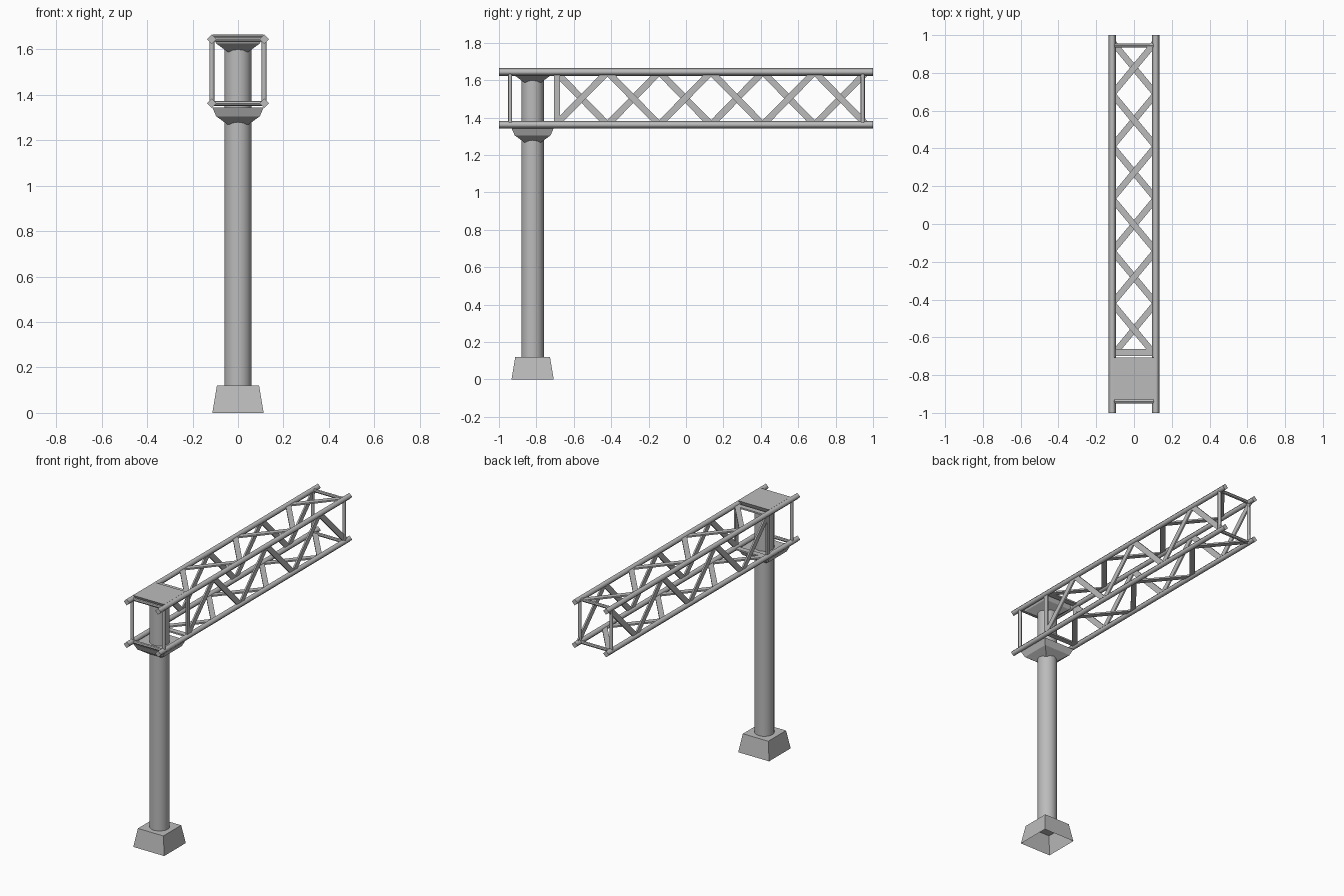
import bpy
import bmesh
import math
from mathutils import Vector, Matrix

if "Cube" in bpy.data.objects:
    bpy.data.objects.remove(bpy.data.objects["Cube"], do_unlink=True)

grey = bpy.data.materials.new("galvanised_grey")
grey.use_nodes = True
grey.diffuse_color = (0.5, 0.5, 0.5, 1)
grey.node_tree.nodes["Principled BSDF"].inputs["Base Color"].default_value = (0.5, 0.5, 0.5, 1)

POST_Y = -0.82
HALF = 0.115            # chord offset from the centre line
LOW, HIGH = 1.362, 1.644
MID = (LOW + HIGH) / 2


def finish(name, bm, smooth=False):
    bmesh.ops.recalc_face_normals(bm, faces=bm.faces)
    mesh = bpy.data.meshes.new(name)
    bm.to_mesh(mesh)
    bm.free()
    mesh.materials.append(grey)
    for f in mesh.polygons:
        f.use_smooth = smooth and len(f.vertices) == 4 and f.area > 0.002
    obj = bpy.data.objects.new(name, mesh)
    bpy.context.collection.objects.link(obj)
    return obj


def tube(name, a, b, radius, sides, smooth=True):
    a, b = Vector(a), Vector(b)
    d = b - a
    bm = bmesh.new()
    bmesh.ops.create_cone(bm, cap_ends=True, segments=sides, radius1=radius,
                          radius2=radius, depth=d.length)
    turn = d.to_track_quat('Z', 'Y').to_matrix().to_4x4()
    bm.transform(Matrix.Translation((a + b) / 2) @ turn)
    return finish(name, bm, smooth)


def stacked_squares(name, levels, bottom=True):
    """Loft square rings given as (height, half width)."""
    bm = bmesh.new()
    rings = []
    for z, h in levels:
        rings.append([bm.verts.new((sx * h, POST_Y + sy * h, z))
                      for sx, sy in ((-1, -1), (1, -1), (1, 1), (-1, 1))])
    for r, s in zip(rings, rings[1:]):
        for i in range(4):
            j = (i + 1) % 4
            bm.faces.new((r[i], r[j], s[j], s[i]))
    bm.faces.new(rings[-1])
    if bottom:
        bm.faces.new(rings[0][::-1])
    return finish(name, bm)


def flat_bar(bm, a, b, normal, width, thick=0.01):
    """Add a flat strip from a to b lying in the plane with this normal."""
    a, b, n = Vector(a), Vector(b), Vector(normal)
    d = b - a
    side = n.cross(d.normalized())
    m = Matrix((d, side * width, n * thick)).transposed().to_4x4()
    bmesh.ops.create_cube(bm, size=1, matrix=Matrix.Translation((a + b) / 2) @ m)


# Footing, post and the two flared brackets
stacked_squares("footing", [(0, 0.113), (0.12, 0.093)], bottom=False)
tube("post", (0, POST_Y, 0.118), (0, POST_Y, 1.65), 0.06, 16)
for name, z in (("lower_bracket", 1.268), ("upper_bracket", 1.588)):
    stacked_squares(name, [(z, 0.045), (z + 0.037, 0.096), (z + 0.076, 0.113)])

# Four long chords
for side, sx in (("left", 1), ("right", -1)):
    for level, z in (("lower", LOW), ("upper", HIGH)):
        tube(f"{level}_{side}_chord", (sx * HALF, -1, z), (sx * HALF, 1, z), 0.021, 4)

# Round end frames
for end, y in (("front", -0.94), ("back", 0.945)):
    for side, sx in (("left", 1), ("right", -1)):
        tube(f"{end}_{side}_upright", (sx * HALF, y, LOW), (sx * HALF, y, HIGH), 0.011, 8)
    for level, z in (("lower", LOW), ("upper", HIGH)):
        tube(f"{end}_{level}_crossbar", (-HALF, y, z), (HALF, y, z), 0.011, 8)

# Flat zigzag lacing, mirrored between opposite faces
CELLS, START, PITCH = 6, -0.697, 0.277
for side, sx in (("left", 1), ("right", -1)):
    bm = bmesh.new()
    x = sx * HALF
    flat_bar(bm, (x, -0.69, LOW), (x, -0.69, HIGH), (1, 0, 0), 0.03)
    for i in range(CELLS):
        rise = sx * (-1) ** i * (HIGH - LOW) / 2
        y = START + i * PITCH
        flat_bar(bm, (x, y, MID - rise), (x, y + PITCH, MID + rise), (1, 0, 0), 0.035)
    finish(f"{side}_lacing", bm)

for level, z, s in (("lower", LOW, 1), ("upper", HIGH, -1)):
    bm = bmesh.new()
    flat_bar(bm, (-HALF, -0.68, z), (HALF, -0.68, z), (0, 0, 1), 0.036)
    for i in range(CELLS):
        run = s * (-1) ** i * HALF
        y = START + i * PITCH
        flat_bar(bm, (-run, y, z), (run, y + PITCH, z), (0, 0, 1), 0.033)
    finish(f"{level}_lacing", bm)
